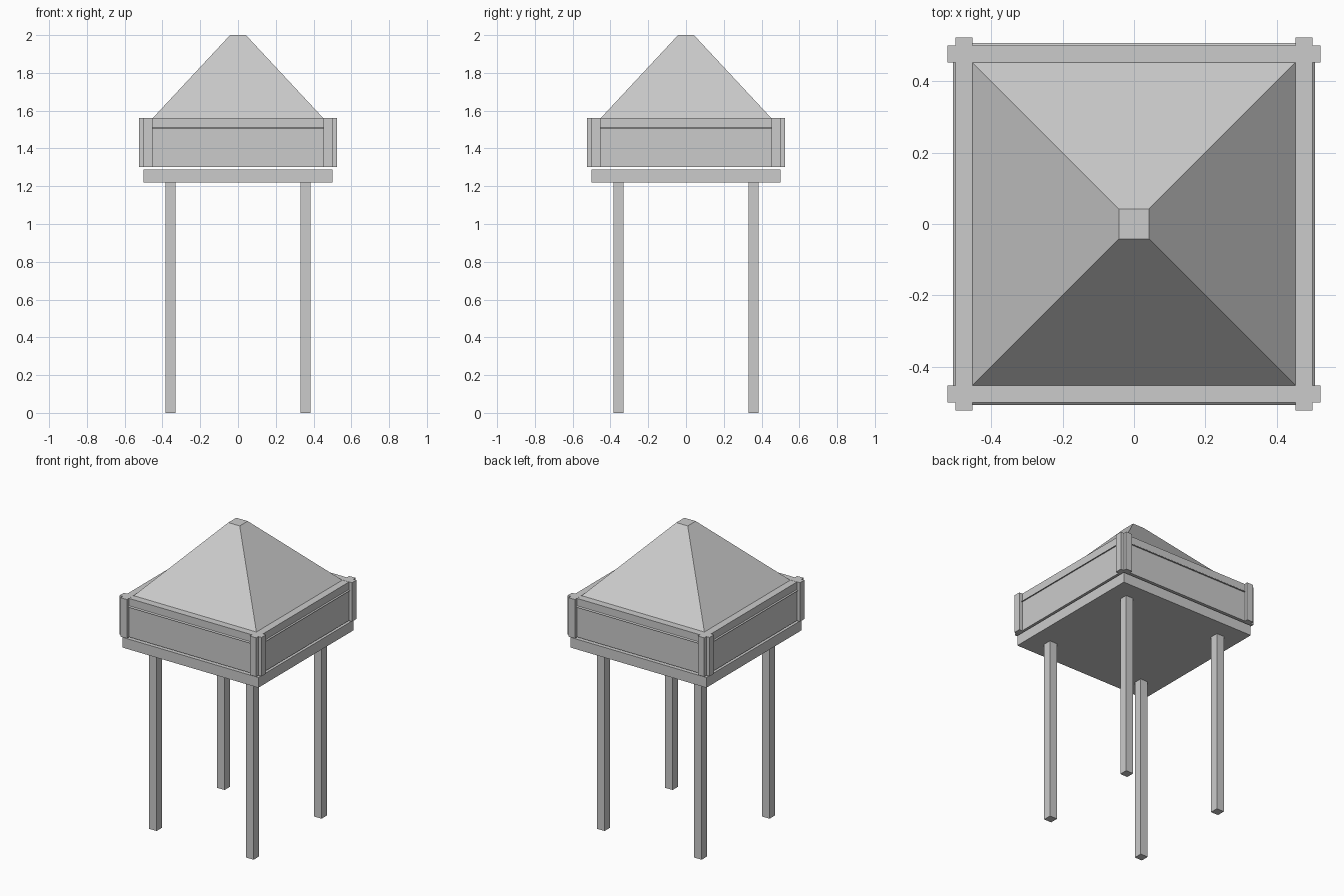
import bpy, bmesh

if "Cube" in bpy.data.objects:
    bpy.data.objects.remove(bpy.data.objects["Cube"])


def mesh_object(name, bm):
    bmesh.ops.recalc_face_normals(bm, faces=bm.faces)
    me = bpy.data.meshes.new(name)
    bm.to_mesh(me)
    bm.free()
    ob = bpy.data.objects.new(name, me)
    bpy.context.collection.objects.link(ob)
    return ob


def square_stack(name, rings):
    """Solid with square sections; rings = (half width, z) from bottom to top."""
    bm = bmesh.new()
    loops = [[bm.verts.new((sx * h, sy * h, z))
              for sx, sy in ((-1, -1), (1, -1), (1, 1), (-1, 1))] for h, z in rings]
    for a, b in zip(loops, loops[1:]):
        for i in range(4):
            j = (i + 1) % 4
            bm.faces.new((a[i], a[j], b[j], b[i]))
    bm.faces.new(loops[0][::-1])
    bm.faces.new(loops[-1])
    return mesh_object(name, bm)


def prism(name, outline, z0, z1):
    """Extrude a flat x/y outline from z0 to z1."""
    bm = bmesh.new()
    face = bm.faces.new([bm.verts.new((x, y, z0)) for x, y in outline])
    top = bmesh.ops.extrude_face_region(bm, geom=[face])
    verts = [v for v in top["geom"] if isinstance(v, bmesh.types.BMVert)]
    bmesh.ops.translate(bm, verts=verts, vec=(0, 0, z1 - z0))
    return mesh_object(name, bm)


def trim_strip(name, side):
    """Thin drip ledge with sloped top, running between the corner posts."""
    bm = bmesh.new()
    profile = ((0.495, 1.502), (0.507, 1.502), (0.507, 1.505), (0.5, 1.511), (0.495, 1.511))
    ends = []
    for t in (-0.455, 0.455):
        ring = []
        for out, z in profile:
            x, y = t, -out
            for _ in range(side):
                x, y = -y, x
            ring.append(bm.verts.new((x, y, z)))
        ends.append(ring)
    a, b = ends
    for i in range(len(a)):
        j = (i + 1) % len(a)
        bm.faces.new((a[i], a[j], b[j], b[i]))
    bm.faces.new(a)
    bm.faces.new(b[::-1])
    return mesh_object(name, bm)


# Platform, eave box and truncated pyramid roof
square_stack("platform", [(0.5, 1.22), (0.5, 1.288)])
square_stack("eave_box_and_roof", [(0.5, 1.303), (0.5, 1.56), (0.452, 1.56), (0.042, 2.0)])

# Drip ledges on the four walls
for side, label in enumerate(("front", "right", "back", "left")):
    trim_strip(label + "_ledge", side)

# Legs and notched corner boards
corner = ((0.453, 0.453), (0.523, 0.453), (0.523, 0.5), (0.5, 0.5), (0.5, 0.523), (0.453, 0.523))
leg = ((0.33, 0.33), (0.385, 0.33), (0.385, 0.385), (0.33, 0.385))
for sy, yn in ((-1, "front"), (1, "back")):
    for sx, xn in ((-1, "left"), (1, "right")):
        prism(f"{yn}_{xn}_leg", [(sx * x, sy * y) for x, y in leg], 0, 1.22)
        prism(f"{yn}_{xn}_corner_board", [(sx * x, sy * y) for x, y in corner], 1.302, 1.561)
